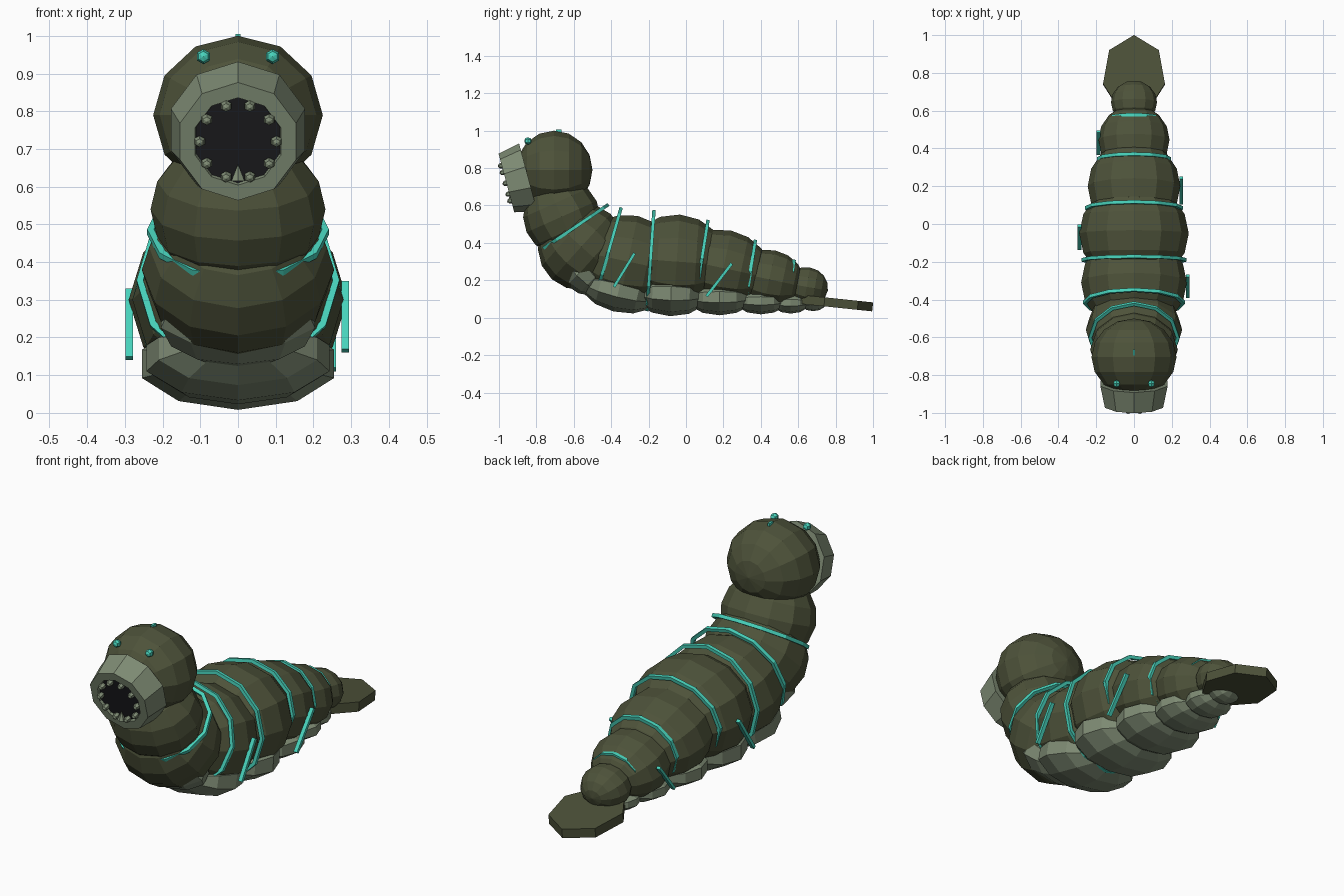
import bpy, bmesh, math
from mathutils import Matrix, Vector

if "Cube" in bpy.data.objects:
    bpy.data.objects.remove(bpy.data.objects["Cube"])


def material(name, rgb):
    m = bpy.data.materials.new(name)
    m.diffuse_color = (*rgb, 1)
    m.use_nodes = True
    m.node_tree.nodes["Principled BSDF"].inputs["Base Color"].default_value = m.diffuse_color
    return m


OLIVE = material("dark olive", (0.075, 0.085, 0.042))
PALE = material("pale sage", (0.21, 0.26, 0.175))
TEAL = material("bright teal", (0.065, 0.65, 0.50))
BLACK = material("mouth black", (0.012, 0.012, 0.014))


def finish(bm, name, mats, matrix):
    bm.transform(matrix)
    bmesh.ops.recalc_face_normals(bm, faces=bm.faces)
    me = bpy.data.meshes.new(name)
    bm.to_mesh(me)
    bm.free()
    for m in mats:
        me.materials.append(m)
    ob = bpy.data.objects.new(name, me)
    bpy.context.collection.objects.link(ob)
    return ob


def frame(x, y, z, tilt):
    """Local z points forward (-y), local y points up; tilt turns about x."""
    return Matrix.Translation((x, y, z)) @ Matrix.Rotation(math.radians(tilt + 90), 4, 'X')


def ellipsoid(name, mat, y, z, rx, rup, along, tilt, x=0, seg=12, rings=8):
    bm = bmesh.new()
    bmesh.ops.create_uvsphere(bm, u_segments=seg, v_segments=rings, radius=1)
    return finish(bm, name, [mat], frame(x, y, z, tilt) @ Matrix.Diagonal((rx, rup, along, 1)))


def hoop(name, y, z, rx, rup, tilt, t=0.009, n=12):
    """Thin four-sided band around the body."""
    bm = bmesh.new()
    loops = []
    for i in range(n):
        a = 2 * math.pi * i / n
        c, s = math.cos(a), math.sin(a)
        loops.append([bm.verts.new(((rx + d) * c, (rup + d) * s, h))
                      for d, h in ((-t, -t), (t, -t), (t, t), (-t, t))])
    for i in range(n):
        p, q = loops[i], loops[(i + 1) % n]
        for k in range(4):
            j = (k + 1) % 4
            bm.faces.new((p[k], p[j], q[j], q[k]))
    return finish(bm, name, [TEAL], frame(0, y, z, tilt))


def bar(name, start, end, width, thick):
    """Box between two points, thin in x."""
    a, b = Vector(start), Vector(end)
    d = b - a
    bm = bmesh.new()
    bmesh.ops.create_cube(bm, size=1)
    m = Matrix.Translation((a + b) / 2) @ d.to_track_quat('Z', 'X').to_matrix().to_4x4()
    return finish(bm, name, [TEAL], m @ Matrix.Diagonal((thick, width, d.length, 1)))


# Body segments: y, z, half width, half height, half length, tilt
ellipsoid("head", OLIVE, -0.705, 0.79, 0.225, 0.21, 0.205, 0)
segments = [
    (-0.665, 0.54, 0.232, 0.205, 0.21, -66),
    (-0.56, 0.38, 0.255, 0.235, 0.23, -42),
    (-0.31, 0.30, 0.280, 0.250, 0.27, -12),
    (-0.05, 0.30, 0.290, 0.252, 0.27, -4),
    (0.20, 0.265, 0.245, 0.205, 0.25, -12),
    (0.445, 0.205, 0.188, 0.158, 0.19, -12),
    (0.645, 0.165, 0.122, 0.105, 0.115, -10),
]
for i, s in enumerate(segments):
    ellipsoid(f"body_segment_{i + 1}", OLIVE, *s)

# Pale belly pads under each segment
pads = [
    (-0.56, 0.25, 0.215, 0.11, 0.15, -45),
    (-0.36, 0.145, 0.255, 0.115, 0.21, -14),
    (-0.08, 0.13, 0.268, 0.122, 0.20, -2),
    (0.18, 0.11, 0.225, 0.097, 0.18, 0),
    (0.40, 0.09, 0.170, 0.072, 0.14, 0),
    (0.56, 0.08, 0.120, 0.058, 0.10, 0),
    (0.68, 0.08, 0.080, 0.045, 0.07, 0),
]
for i, p in enumerate(pads):
    ellipsoid(f"belly_pad_{i + 1}", PALE, *p, seg=10, rings=6)

# Glowing bands between segments: y, z, half width, half height, tilt
bands = [
    (-0.60, 0.48, 0.232, 0.215, -56),
    (-0.415, 0.35, 0.260, 0.240, -16),
    (-0.19, 0.305, 0.270, 0.262, -4),
    (0.085, 0.315, 0.250, 0.202, -9),
    (0.345, 0.25, 0.187, 0.160, -9),
    (0.56, 0.19, 0.125, 0.113, -9),
]
for i, b in enumerate(bands):
    hoop(f"glow_band_{i + 1}", *b)

# Slanted side marks
bar("right_mark_front", (0.285, -0.385, 0.165), (0.285, -0.275, 0.345), 0.02, 0.016)
bar("right_mark_back", (0.25, 0.11, 0.115), (0.25, 0.245, 0.29), 0.02, 0.016)
bar("left_mark_front", (-0.288, -0.13, 0.145), (-0.288, -0.01, 0.325), 0.02, 0.016)
bar("left_mark_back", (-0.188, 0.37, 0.10), (-0.188, 0.49, 0.25), 0.02, 0.014)

# Sucker mouth: tapered collar, flat lip and dark opening
MOUTH = frame(0, -0.96, 0.72, 15)


def ring_point(r, angle, h):
    return Vector((r * math.cos(angle), r * math.sin(angle), h))


bm = bmesh.new()
rings = [[bm.verts.new(ring_point(r, math.pi / 2 + k * math.pi / 5, h)) for k in range(10)]
         for r, h in ((0.187, -0.12), (0.162, 0), (0.12, 0), (0.117, -0.012))]
for a, b in zip(rings, rings[1:]):
    for k in range(10):
        j = (k + 1) % 10
        bm.faces.new((a[k], a[j], b[j], b[k]))
bm.faces.new(rings[0])
bm.faces.new(rings[-1]).material_index = 1
finish(bm, "sucker_mouth", [PALE, BLACK], MOUTH)

# Teeth around the opening
for k in range(10):
    p = MOUTH @ ring_point(0.102, math.radians(18 * (2 * k + 1) + 90), 0)
    ellipsoid(f"tooth_{k + 1}", PALE, p.y, p.z, 0.016, 0.016, 0.022, 15, x=p.x, seg=6, rings=4)
bm = bmesh.new()
bmesh.ops.create_cone(bm, cap_ends=True, segments=6, radius1=0.02, radius2=0, depth=0.045)
p = MOUTH @ Vector((0, -0.085, 0))
finish(bm, "lower_fang", [PALE], Matrix.Translation(p))

# Eyes and crown mark
for side, sx in (("left", -1), ("right", 1)):
    ellipsoid(f"{side}_eye", TEAL, -0.845, 0.945, 0.02, 0.02, 0.02, 0, x=sx * 0.092, seg=6, rings=4)
bar("crown_mark", (0, -0.695, 0.997), (0, -0.665, 0.997), 0.012, 0.016)

# Flat seven-sided tail paddle
bm = bmesh.new()
bmesh.ops.create_cone(bm, cap_ends=True, segments=7, radius1=1, radius2=1, depth=1)
top = max(bm.verts, key=lambda v: v.co.y).co
turn = Matrix.Rotation(math.pi / 2 - math.atan2(top.y, top.x), 4, 'Z')
finish(bm, "tail_paddle", [OLIVE], Matrix.Translation((0, 0.787, 0.08))
       @ Matrix.Rotation(math.radians(-6), 4, 'X')
       @ Matrix.Diagonal((0.168, 0.212, 0.048, 1)) @ turn)
